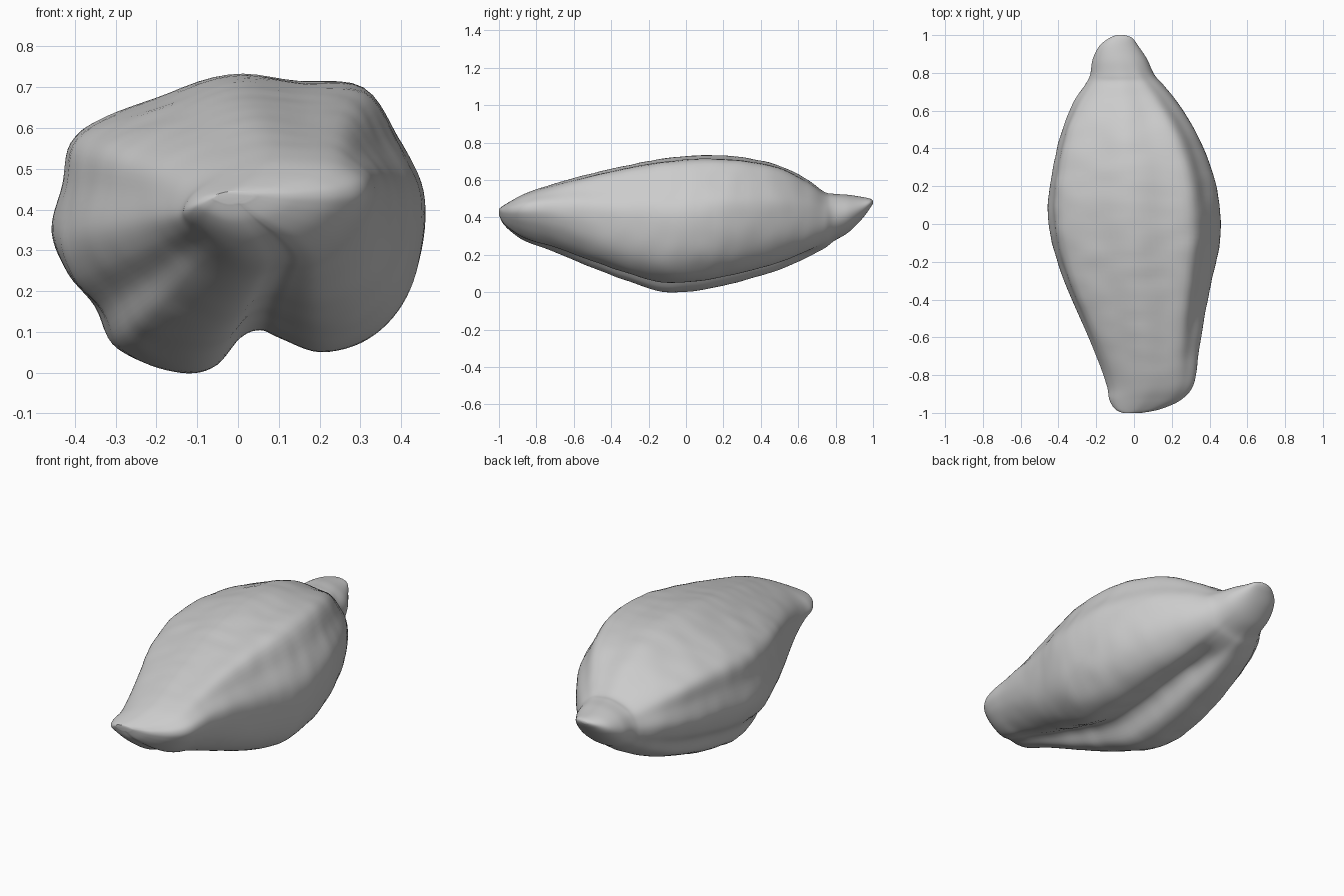
import bpy, bmesh, math
from mathutils import Vector, noise

cube = bpy.data.objects.get("Cube")
if cube:
    bpy.data.objects.remove(cube, do_unlink=True)

# Plain stone-grey colour
grey = bpy.data.materials.new("stone grey")
grey.use_nodes = True
colour = (0.6, 0.6, 0.6, 1)
grey.diffuse_color = colour
grey.node_tree.nodes["Principled BSDF"].inputs["Base Color"].default_value = colour

# Widest cross-section (x, z): ridged back, side fold, two lobes and a groove below
MIDDLE = [(-.02, .73), (-.2, .67), (-.34, .615), (-.41, .56), (-.43, .46), (-.455, .34),
          (-.42, .24), (-.35, .16), (-.31, .07), (-.22, .02), (-.13, 0), (-.06, .02),
          (0, .085), (.05, .105), (.1, .085), (.2, .05), (.3, .075), (.38, .14),
          (.43, .23), (.455, .35), (.45, .47), (.39, .58), (.31, .7), (.15, .715)]
middle = [((x / .91 + .5), z / .73) for x, z in MIDDLE]

# Front lip section in unit coordinates: tilted lens, higher on its left
front = [(.48, 1), (.32, .94), (.18, .84), (.08, .72), (.02, .58), (0, .44),
         (.04, .32), (.12, .22), (.2, .12), (.28, .04), (.36, 0), (.44, 0),
         (.52, .04), (.58, .06), (.64, .05), (.72, .08), (.82, .2), (.9, .34),
         (.96, .48), (1, .64), (.98, .78), (.9, .88), (.8, .95), (.65, .99)]

# Rear tip section: plain oval
count = len(middle)
angles = [math.radians(92) + math.tau * i / count for i in range(count)]
rear = [(.5 + .5 * math.cos(a), .5 + .5 * math.sin(a)) for a in angles]

# Length stations: y, x min, x max, z min, z max
STATIONS = [(-1, -.06, .04, .415, .445), (-.98, -.1, .14, .37, .46), (-.93, -.13, .25, .32, .49),
            (-.85, -.145, .315, .27, .53), (-.7, -.2, .34, .215, .58), (-.5, -.285, .37, .13, .635),
            (-.3, -.37, .41, .055, .68), (-.1, -.435, .45, 0, .715), (.1, -.455, .45, .015, .73),
            (.3, -.43, .405, .06, .72), (.5, -.38, .32, .12, .675), (.65, -.32, .23, .18, .6),
            (.74, -.26, .155, .23, .535), (.79, -.235, .11, .27, .525), (.87, -.22, .07, .32, .52),
            (.94, -.185, .025, .39, .51), (.985, -.13, -.01, .45, .5), (1, -.09, -.05, .475, .49)]


def spline(points, steps, closed):
    """Smooth curve passing through all the points."""
    pts = [Vector(p) for p in points]
    n = len(pts)
    out = []
    for i in range(n if closed else n - 1):
        if closed:
            a, b, c, d = (pts[(i + k) % n] for k in (-1, 0, 1, 2))
        else:
            a, b, c, d = (pts[min(max(i + k, 0), n - 1)] for k in (-1, 0, 1, 2))
        for s in range(steps):
            t = s / steps
            out.append(b + (c - a) * t / 2 + (a * 2 - b * 5 + c * 4 - d) * t * t / 2
                       + (b * 3 - a - c * 3 + d) * t ** 3 / 2)
    if not closed:
        out.append(pts[-1])
    return out


def ease(value, start, end):
    """Soft step from 0 at start to 1 at end."""
    t = min(max((value - start) / (end - start), 0), 1)
    return t * t * (3 - 2 * t)


# Body lofted through blended sections, with slight unevenness
outlines = [spline(s, 5, True) for s in (middle, front, rear)]
bm = bmesh.new()
rings = []
for y, x0, x1, z0, z1 in spline(STATIONS, 7, False):
    to_front, to_rear = ease(-y, .3, .95), ease(y, .45, .92)
    fade = max(0, 1 - abs(y)) ** .5
    ring = []
    for mid, lip, tip in zip(*outlines):
        p = mid.lerp(lip, to_front).lerp(tip, to_rear)
        co = Vector((x0 + p.x * (x1 - x0), y, z0 + p.y * (z1 - z0)))
        away = Vector((p.x - .5, 0, p.y - .5)).normalized()
        bump = noise.noise(Vector((co.x * 7, co.y * 12, co.z * 7))) * .005 * fade
        ring.append(bm.verts.new(co + away * bump))
    rings.append(ring)
for a, b in zip(rings, rings[1:]):
    for i in range(len(a)):
        bm.faces.new((a[i - 1], a[i], b[i], b[i - 1]))
bm.faces.new(rings[0])
bm.faces.new(rings[-1])
bmesh.ops.recalc_face_normals(bm, faces=bm.faces)

mesh = bpy.data.meshes.new("seed_body")
bm.to_mesh(mesh)
bm.free()
mesh.materials.append(grey)
body = bpy.data.objects.new("seed_body", mesh)
bpy.context.collection.objects.link(body)
bpy.context.view_layer.objects.active = body
body.select_set(True)
bpy.ops.object.shade_smooth_by_angle(angle=math.radians(60))
